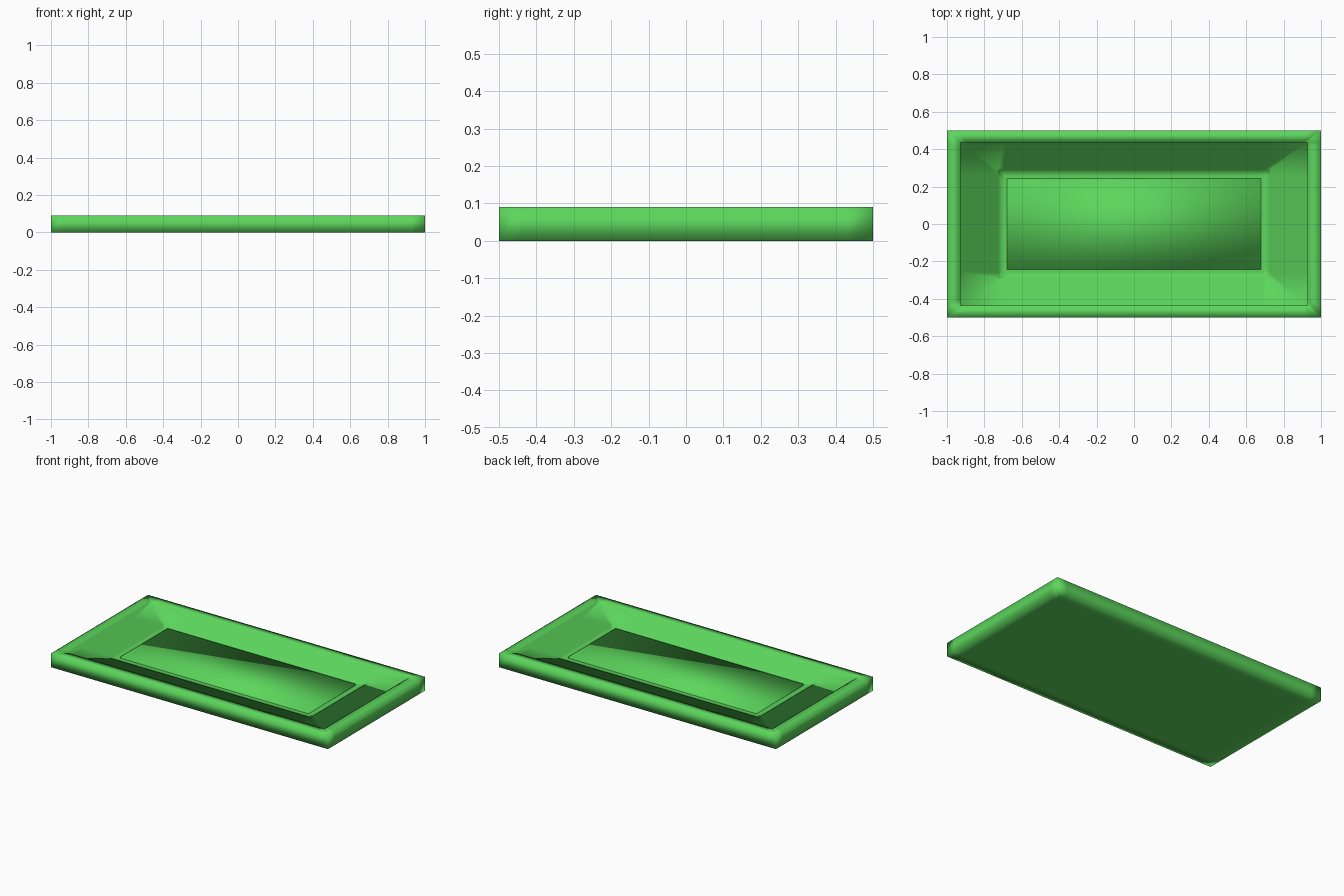
import bpy, bmesh

if "Cube" in bpy.data.objects:
    bpy.data.objects.remove(bpy.data.objects["Cube"], do_unlink=True)

green = bpy.data.materials.new("leaf green")
green.use_nodes = True
colour = (0.107, 0.672, 0.107, 1)
green.diffuse_color = colour
green.node_tree.nodes["Principled BSDF"].inputs["Base Color"].default_value = colour


def ring(bm, hx, hy, z, ix, iy):
    """Rectangle loop with an extra vertex either side of every corner."""
    pts = []
    for sx, sy in ((1, 1), (-1, 1), (-1, -1), (1, -1)):
        a = (sx * hx, sy * (hy - iy), z)
        b = (sx * (hx - ix), sy * hy, z)
        corner = (sx * hx, sy * hy, z)
        pts += [a, corner, b] if sx * sy > 0 else [b, corner, a]
    return [bm.verts.new(p) for p in pts]


def loft(name, rings):
    """Bridge the loops bottom to top and cap both ends."""
    bm = bmesh.new()
    loops = [ring(bm, *r) for r in rings]
    for lo, hi in zip(loops, loops[1:]):
        for i in range(len(lo)):
            j = (i + 1) % len(lo)
            bm.faces.new((lo[i], lo[j], hi[j], hi[i]))
    bm.faces.new(loops[0][::-1])
    bm.faces.new(loops[-1])
    return finish(name, bm)


def finish(name, bm):
    bmesh.ops.recalc_face_normals(bm, faces=bm.faces)
    for f in bm.faces:
        f.smooth = True
    mesh = bpy.data.meshes.new(name)
    bm.to_mesh(mesh)
    bm.free()
    mesh.materials.append(green)
    obj = bpy.data.objects.new(name, mesh)
    bpy.context.collection.objects.link(obj)
    return obj


# Frame: underside, raised rim, recessed border and panel seat
loft("frame", [
    (0.93, 0.435, 0.0, 0.03, 0.03),
    (1.0, 0.5, 0.0, 0.07, 0.065),
    (1.0, 0.5, 0.09, 0.07, 0.065),
    (0.928, 0.436, 0.09, 0.03, 0.03),
    (0.928, 0.436, 0.055, 0.24, 0.18),
    (0.727, 0.291, 0.055, 0.03, 0.03),
    (0.727, 0.291, 0.047, 0.03, 0.03),
    (0.69, 0.255, 0.047, 0.03, 0.03),
])

# Centre panel: softly shaded slab resting in the seat
bm = bmesh.new()
bmesh.ops.create_cube(bm, size=1)
for v in bm.verts:
    v.co.x *= 2 * 0.679
    v.co.y *= 2 * 0.244
    v.co.z = 0.055 if v.co.z > 0 else 0.03
finish("centre_panel", bm)
